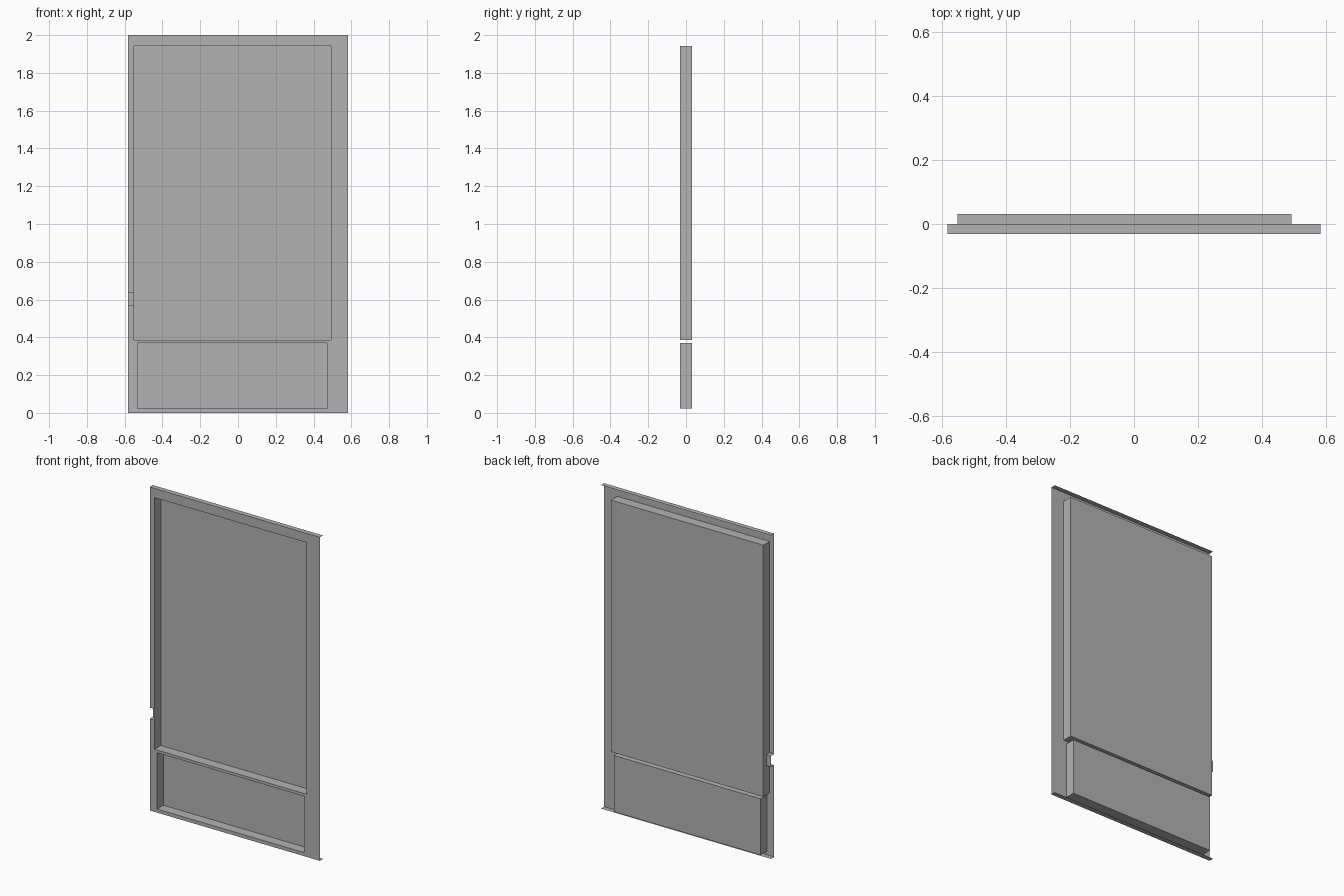
import bpy, bmesh

if "Cube" in bpy.data.objects:
    bpy.data.objects.remove(bpy.data.objects["Cube"])

FRONT, MID, BACK = -0.031, 0.0, 0.031      # sheet face, flange edge, recess floor
HALF_W, HEIGHT = 0.582, 2.0

steel = bpy.data.materials.new("grey sheet metal")
steel.diffuse_color = (0.45, 0.45, 0.45, 1)
steel.use_nodes = True
steel.node_tree.nodes["Principled BSDF"].inputs["Base Color"].default_value = steel.diffuse_color

# Recesses: (x0, x1, z0, z1)
UPPER = (-0.55, 0.492, 0.387, 1.943)
LOWER = (-0.532, 0.472, 0.022, 0.37)
NOTCH = (-HALF_W, -0.55, 0.568, 0.636)


def make_object(name, quads):
    bm = bmesh.new()
    for q in quads:
        bm.faces.new([bm.verts.new(p) for p in q])
    bmesh.ops.remove_doubles(bm, verts=bm.verts, dist=1e-5)
    bmesh.ops.recalc_face_normals(bm, faces=bm.faces)
    # The face sheet and recess floors look forward
    if sum(f.normal.y * f.calc_area() for f in bm.faces) > 0:
        bmesh.ops.reverse_faces(bm, faces=bm.faces)
    bmesh.ops.dissolve_limit(bm, angle_limit=0.01, verts=bm.verts, edges=bm.edges)
    mesh = bpy.data.meshes.new(name)
    bm.to_mesh(mesh)
    bm.free()
    mesh.materials.append(steel)
    obj = bpy.data.objects.new(name, mesh)
    bpy.context.collection.objects.link(obj)
    return obj


def upright(x0, x1, z0, z1, y):
    return [(x0, y, z0), (x1, y, z0), (x1, y, z1), (x0, y, z1)]


def level(x0, x1, z, y0, y1):
    return [(x0, y0, z), (x1, y0, z), (x1, y1, z), (x0, y1, z)]


def side(x, z0, z1, y0, y1):
    return [(x, y0, z0), (x, y1, z0), (x, y1, z1), (x, y0, z1)]


def tray(name, box):
    x0, x1, z0, z1 = box
    make_object(name, [upright(x0, x1, z0, z1, BACK),
                       level(x0, x1, z0, FRONT, BACK), level(x0, x1, z1, FRONT, BACK),
                       side(x0, z0, z1, FRONT, BACK), side(x1, z0, z1, FRONT, BACK)])


# Face sheet with openings, top and bottom lips folded backwards
boxes = (UPPER, LOWER, NOTCH)
xs = sorted({-HALF_W, HALF_W} | {v for b in boxes for v in b[:2]})
zs = sorted({0, HEIGHT} | {v for b in boxes for v in b[2:]})
cells = []
for x0, x1 in zip(xs, xs[1:]):
    for z0, z1 in zip(zs, zs[1:]):
        cx, cz = (x0 + x1) / 2, (z0 + z1) / 2
        if not any(b[0] < cx < b[1] and b[2] < cz < b[3] for b in boxes):
            cells.append(upright(x0, x1, z0, z1, FRONT))
for x0, x1 in zip(xs, xs[1:]):
    for z in (0, HEIGHT):
        cells.append(level(x0, x1, z, FRONT, MID))
make_object("face_sheet", cells)

# Two recessed trays
tray("upper_tray", UPPER)
tray("lower_tray", LOWER)

# Small stepped notch in the left edge
x0, x1, z0, z1 = NOTCH
make_object("edge_notch", [upright(x0, x1, z0, z1, MID),
                           level(x0, x1, z0, FRONT, MID), level(x0, x1, z1, FRONT, MID)])
